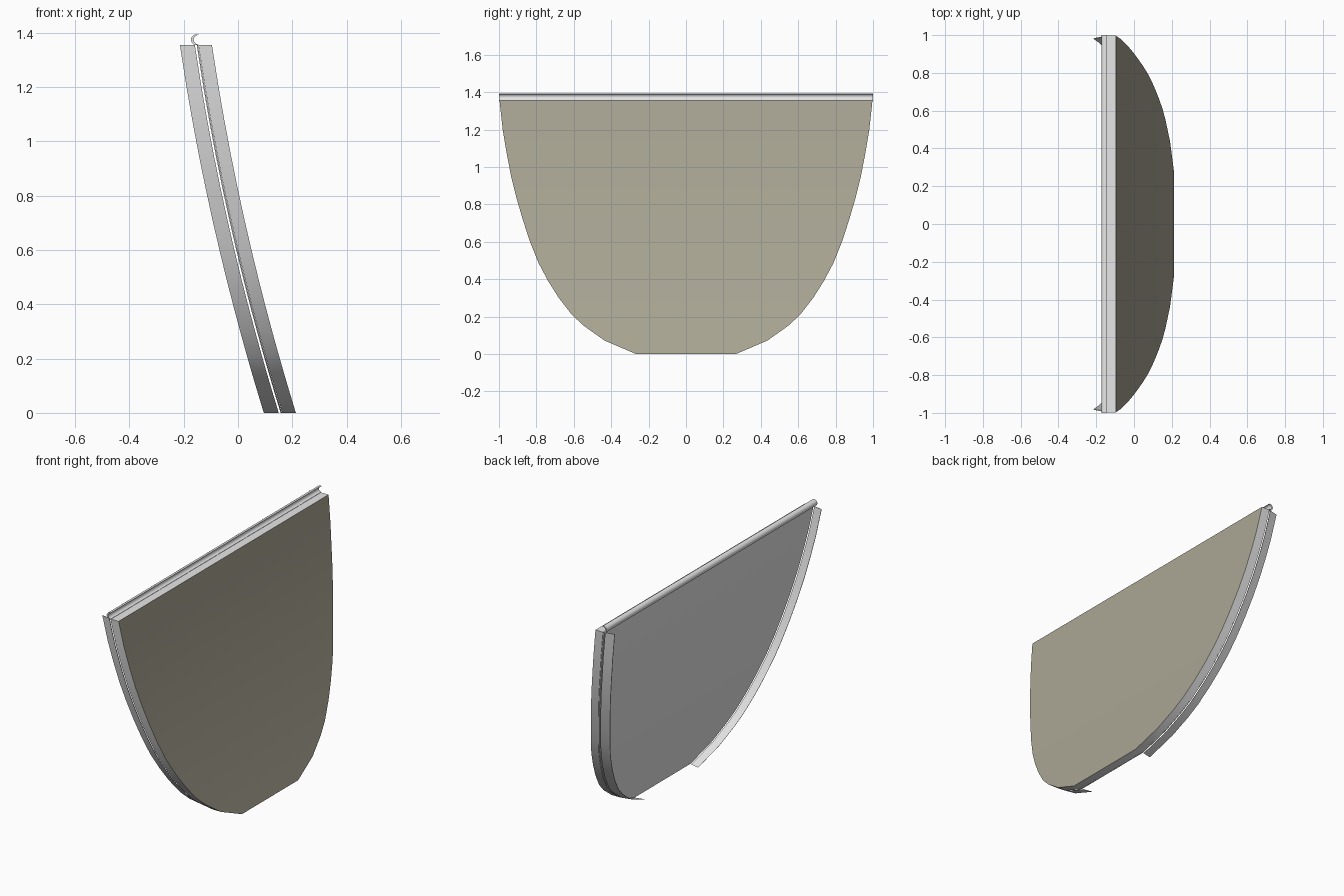
import bpy, bmesh
from math import cos, sin, radians

cube = bpy.data.objects.get("Cube")
if cube:
    bpy.data.objects.remove(cube)


def material(name, rgb):
    m = bpy.data.materials.new(name)
    m.use_nodes = True
    m.diffuse_color = (*rgb, 1)
    m.node_tree.nodes["Principled BSDF"].inputs["Base Color"].default_value = (*rgb, 1)
    return m


GREY = material("light grey", (0.8, 0.8, 0.8))
TAN = material("olive tan", (0.40, 0.38, 0.295))

HEIGHT = 1.355
# Half outline: half width, height
OUTLINE = [(.267, 0), (.435, .072), (.545, .15), (.61, .21), (.68, .3),
           (.737, .39), (.79, .49), (.832, .595), (.87, .71), (.905, .83),
           (.935, .95), (.96, 1.08), (.98, 1.2), (.997, HEIGHT)]


def lean(z):
    """Depth of the bowed, leaning front face at a height."""
    u = z / HEIGHT
    return .213 - .309 * u - .108 * u * (1 - u)


def finish(bm, name, mats, angle=30):
    mesh = bpy.data.meshes.new(name)
    bm.to_mesh(mesh)
    bm.free()
    for m in mats:
        mesh.materials.append(m)
    obj = bpy.data.objects.new(name, mesh)
    bpy.context.collection.objects.link(obj)
    bpy.ops.object.select_all(action='DESELECT')
    obj.select_set(True)
    bpy.context.view_layer.objects.active = obj
    bpy.ops.object.shade_smooth_by_angle(angle=radians(angle))
    return obj


def loft(bm, loops, closed=True, caps=True):
    """Skin a list of point loops."""
    rings = [[bm.verts.new(p) for p in loop] for loop in loops]
    n = len(rings[0])
    for a, b in zip(rings, rings[1:]):
        for i in range(n if closed else n - 1):
            j = (i + 1) % n
            bm.faces.new((a[i], a[j], b[j], b[i]))
    if caps:
        bm.faces.new(rings[0])
        bm.faces.new(rings[-1])
    bmesh.ops.recalc_face_normals(bm, faces=bm.faces)


def slab(name, back, front, scale, mats):
    """Bowed panel between two depths; its front faces take the last material."""
    bm = bmesh.new()
    loft(bm, [[(lean(z) + back, -w * scale, z), (lean(z) + front, -w * scale, z),
               (lean(z) + front, w * scale, z), (lean(z) + back, w * scale, z)]
              for w, z in OUTLINE])
    for f in bm.faces:
        if f.normal.x > .8:
            f.material_index = len(mats) - 1
    finish(bm, name, mats)


# Main panel with a coloured front, and its thin backing sheet
slab("panel", -.05, 0, 1, [GREY, TAN])
slab("backing_sheet", -.056, -.051, .998, [GREY])

# Side flanges standing off behind the panel
for side, label in ((1, "back"), (-1, "front")):
    bm = bmesh.new()
    loft(bm, [[(lean(z) - .118, side * (w - .014), z),
               (lean(z) - .063, side * (w - .002), z),
               (lean(z) - .063, side * (w - .005), z),
               (lean(z) - .118, side * (w - .017), z)]
              for w, z in OUTLINE])
    finish(bm, label + "_side_flange", [GREY])

# Open crescent-shaped rail along the top edge
STEPS = 14
profile = []
for i in range(STEPS + 1):
    a = radians(75 + 210 * i / STEPS)
    profile.append((-.152 + .021 * cos(a), HEIGHT + .019 + .02 * sin(a)))
for i in range(STEPS + 1):
    a = radians(275 - 190 * i / STEPS)
    profile.append((-.147 + .016 * cos(a), HEIGHT + .019 + .017 * sin(a)))
bm = bmesh.new()
loft(bm, [[(x, y, z) for x, z in profile] for y in (-1, 1)])
finish(bm, "top_rail", [GREY], 40)
